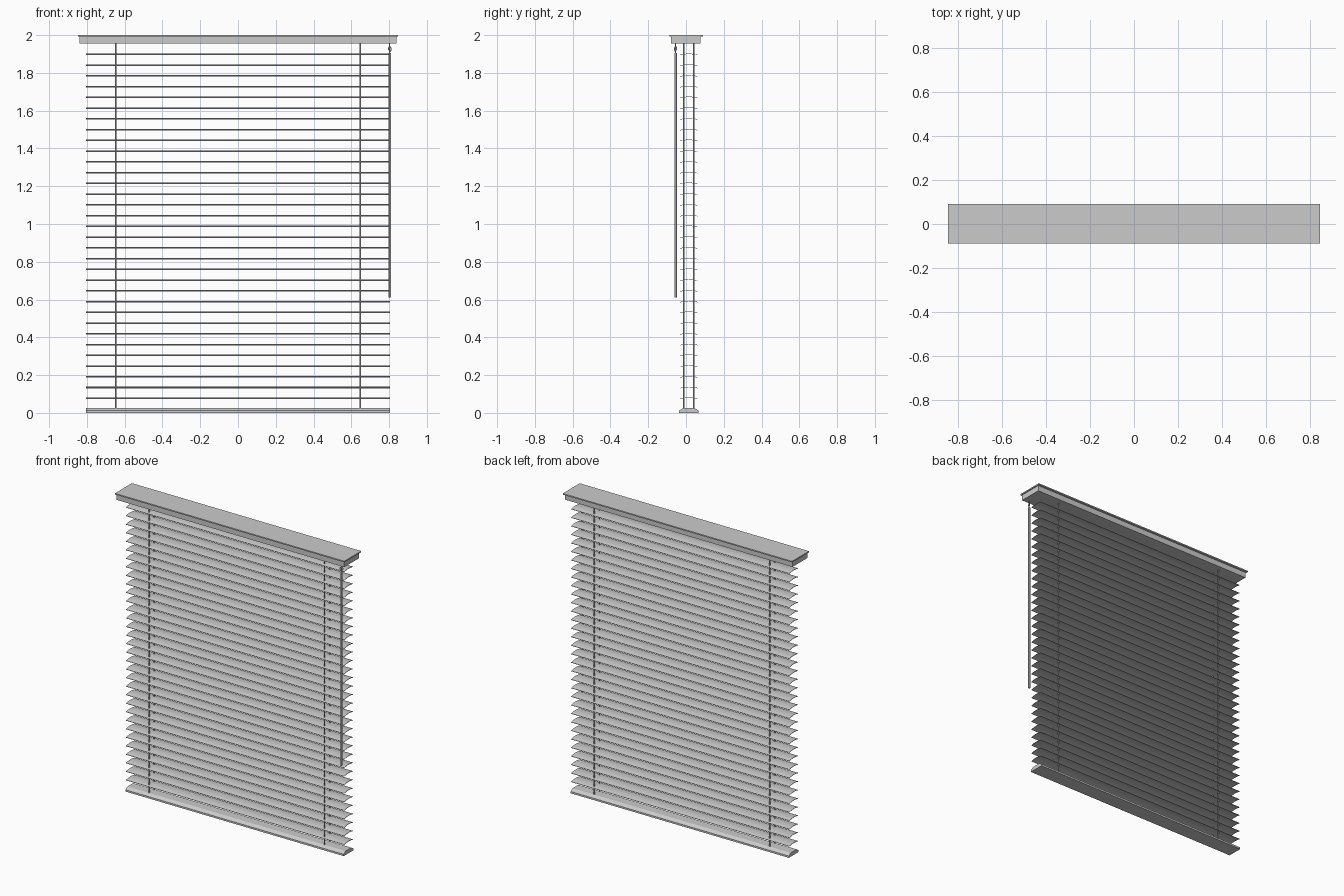
import bpy, math

if "Cube" in bpy.data.objects:
    bpy.data.objects.remove(bpy.data.objects["Cube"])


def extrude_x(name, profile, x0, x1):
    """Closed (y, z) profile extruded along x."""
    n = len(profile)
    verts = [(x, y, z) for x in (x0, x1) for y, z in profile]
    faces = [(i, (i + 1) % n, n + (i + 1) % n, n + i) for i in range(n)]
    faces += [tuple(reversed(range(n))), tuple(range(n, 2 * n))]
    me = bpy.data.meshes.new(name)
    me.from_pydata(verts, [], faces)
    ob = bpy.data.objects.new(name, me)
    bpy.context.collection.objects.link(ob)
    bpy.context.view_layer.objects.active = ob
    bpy.ops.object.select_all(action='DESELECT')
    ob.select_set(True)
    bpy.ops.object.mode_set(mode='EDIT')
    bpy.ops.mesh.select_all(action='SELECT')
    bpy.ops.mesh.normals_make_consistent(inside=False)
    bpy.ops.object.mode_set(mode='OBJECT')
    return ob


def rect(y0, y1, z0, z1):
    return [(y0, z0), (y1, z0), (y1, z1), (y0, z1)]


def rod(name, x, y, z0, z1, r, sides):
    bpy.ops.mesh.primitive_cylinder_add(vertices=sides, radius=r, depth=z1 - z0,
                                        location=(x, y, (z0 + z1) / 2))
    bpy.context.object.name = name
    return bpy.context.object


YC = 0.015  # depth centre of the slat stack

# Head rail and its cap
extrude_x("head_rail", rect(-0.08, 0.076, 1.955, 1.992), -0.84, 0.84)
extrude_x("head_cap", rect(-0.088, 0.09, 1.992, 2.0), -0.847, 0.847)

# Slats: thin, gently crowned strips
ys = [-0.046, -0.023, 0, 0.023, 0.046]
crown = [0.006 * (1 - (y / 0.046) ** 2) for y in ys]
profile = [(YC + y, c - 0.004) for y, c in zip(ys, crown)]
profile += [(YC + y, c - 0.0015) for y, c in reversed(list(zip(ys, crown)))]
slat = extrude_x("slats", profile, -0.806, 0.806)
slat.location.z = 0.077
arr = slat.modifiers.new("stack", 'ARRAY')
arr.count = 33
arr.use_relative_offset = False
arr.use_constant_offset = True
arr.constant_offset_displace = (0, 0, 0.0569)

# Bottom rail with chamfered top
extrude_x("bottom_rail", [(-0.036, 0), (0.066, 0), (0.066, 0.012), (0.045, 0.026),
                          (-0.015, 0.026), (-0.036, 0.012)], -0.806, 0.806)

# Ladder cords
for side in (-1, 1):
    for y in (-0.012, 0.042):
        rod("ladder_cord", side * 0.648, y, 0.02, 1.96, 0.004, 8)

# Tilt wand
rod("tilt_wand", 0.803, -0.055, 0.612, 1.905, 0.007, 6)

# Wand hook
cu = bpy.data.curves.new("wand_hook", 'CURVE')
cu.dimensions = '3D'
cu.bevel_depth = 0.003
cu.bevel_resolution = 1
sp = cu.splines.new('POLY')
pts = [(0.803, -0.055, 1.96), (0.803, -0.055, 1.942), (0.797, -0.061, 1.932),
       (0.797, -0.061, 1.922), (0.809, -0.058, 1.914), (0.811, -0.05, 1.925),
       (0.808, -0.05, 1.938), (0.803, -0.055, 1.935), (0.803, -0.055, 1.9)]
sp.points.add(len(pts) - 1)
for p, c in zip(sp.points, pts):
    p.co = (*c, 1)
bpy.context.collection.objects.link(bpy.data.objects.new("wand_hook", cu))
